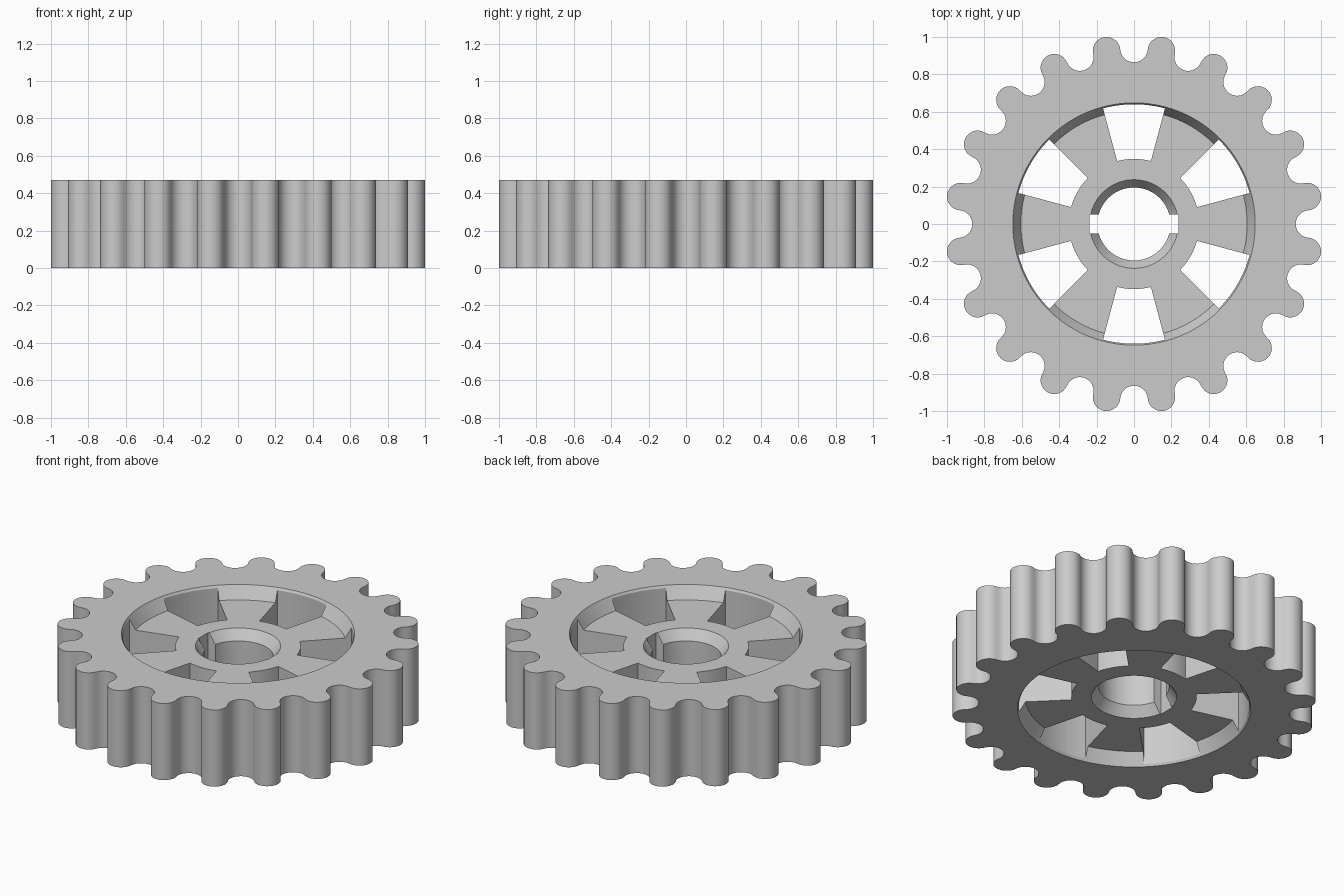
import bpy
import bmesh
from math import sin, cos, tau, radians

HEIGHT, RECESS = 0.47, 0.075
TEETH, PITCH_R = 20, 0.938
WEB_TOP = HEIGHT - RECESS

cube = bpy.data.objects.get("Cube")
if cube:
    bpy.data.objects.remove(cube)

grey = bpy.data.materials.new("light grey")
grey.use_nodes = True
colour = (0.6, 0.6, 0.6, 1)
grey.diffuse_color = colour
grey.node_tree.nodes["Principled BSDF"].inputs["Base Color"].default_value = colour


def arc(radius, start, end, steps, cx=0, cy=0):
    angles = [start + (end - start) * i / steps for i in range(steps + 1)]
    return [(cx + radius * cos(a), cy + radius * sin(a)) for a in angles]


def circle(radius):
    return arc(radius, 0, tau, 96)[:-1]


def loft(name, bottom, top, z0, z1):
    """Solid between two outlines with equal point counts."""
    bm = bmesh.new()
    low = [bm.verts.new((x, y, z0)) for x, y in bottom]
    high = [bm.verts.new((x, y, z1)) for x, y in top]
    bm.faces.new(low[::-1])
    bm.faces.new(high)
    for i in range(len(low)):
        j = (i + 1) % len(low)
        bm.faces.new((low[i], low[j], high[j], high[i]))
    mesh = bpy.data.meshes.new(name)
    bm.to_mesh(mesh)
    bm.free()
    mesh.materials.append(grey)
    obj = bpy.data.objects.new(name, mesh)
    bpy.context.collection.objects.link(obj)
    return obj


def cone_cutter(name, r_in, r_out, depth, face_z, up):
    """Tapered cutter opening outward from a face, overshooting it a little."""
    over = 0.04
    r_far = r_out + (r_out - r_in) * over / depth
    if up:
        return loft(name, circle(r_in), circle(r_far), face_z - depth, face_z + over)
    return loft(name, circle(r_far), circle(r_in), face_z - over, face_z + depth)


# Toothed body: tangent round teeth and round valleys
half = tau / TEETH / 2
r = PITCH_R * sin(half / 2)
reach = tau / 4 + half / 2
outline = []
for i in range(TEETH):
    valley, tooth = 2 * i * half, (2 * i + 1) * half
    outline += arc(r, valley - reach, valley + reach - tau, 14,
                   PITCH_R * cos(valley), PITCH_R * sin(valley))[:-1]
    outline += arc(r, tooth - reach, tooth + reach, 14,
                   PITCH_R * cos(tooth), PITCH_R * sin(tooth))[:-1]
gear = loft("gear_wheel", outline, outline, 0, HEIGHT)

# Sloped recesses on both faces
cutters = [cone_cutter("recess_top", 0.605, 0.648, RECESS, HEIGHT, True),
           cone_cutter("recess_bottom", 0.605, 0.648, RECESS, 0, False)]

# Bore, its chamfers and the keyway
cutters.append(loft("bore", circle(0.195), circle(0.195), -0.1, HEIGHT + 0.1))
cutters.append(cone_cutter("bore_chamfer_top", 0.195, 0.237, 0.06, WEB_TOP, True))
cutters.append(cone_cutter("bore_chamfer_bottom", 0.195, 0.237, 0.06, RECESS, False))
slot = [(-0.237, -0.05), (0.237, -0.05), (0.237, 0.05), (-0.237, 0.05)]
cutters.append(loft("keyway", slot, slot, -0.1, HEIGHT + 0.1))

# Six windows between the spokes
for i in range(6):
    a, b = radians(60 * i + 15), radians(60 * i + 45)
    window = arc(0.64, a, b, 12) + arc(0.348, b, a, 12)
    cutters.append(loft(f"window_{i + 1}", window, window, -0.1, HEIGHT + 0.1))

bpy.context.view_layer.objects.active = gear
for cutter in cutters:
    cutter.hide_render = True
    mod = gear.modifiers.new("cut", "BOOLEAN")
    mod.operation, mod.solver, mod.object = "DIFFERENCE", "EXACT", cutter
    bpy.ops.object.modifier_apply(modifier=mod.name)
    bpy.data.objects.remove(cutter)

# Smooth curved walls, crisp edges
bpy.ops.object.select_all(action="DESELECT")
gear.select_set(True)
bpy.ops.object.shade_smooth_by_angle(angle=radians(25))
